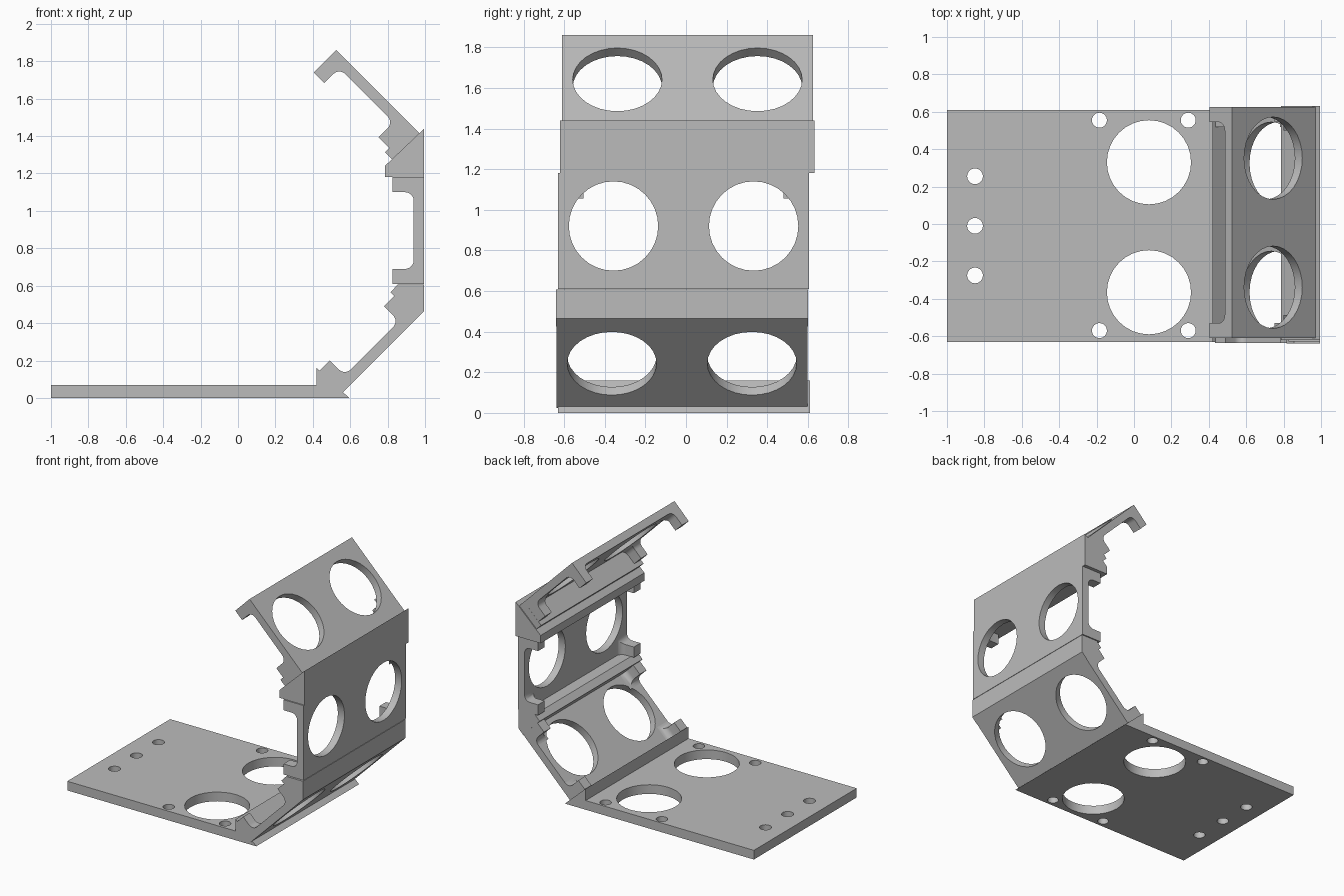
import bpy, bmesh, math
from mathutils import Matrix, Vector

if "Cube" in bpy.data.objects:
    bpy.data.objects.remove(bpy.data.objects["Cube"], do_unlink=True)

grey = bpy.data.materials.new("plain grey")
grey.use_nodes = True
grey.diffuse_color = (0.5, 0.5, 0.5, 1)
grey.node_tree.nodes["Principled BSDF"].inputs["Base Color"].default_value = (0.5, 0.5, 0.5, 1)

LENGTH, WIDTH, SKIN, DEPTH, POST = 0.57, 1.235, 0.056, 0.17, 0.08


def finish(name, bm):
    bmesh.ops.recalc_face_normals(bm, faces=bm.faces)
    mesh = bpy.data.meshes.new(name)
    bm.to_mesh(mesh)
    bm.free()
    mesh.materials.append(grey)
    obj = bpy.data.objects.new(name, mesh)
    bpy.context.collection.objects.link(obj)
    return obj


def extrude_profile(name, points, y0, y1):
    """Extrude an x/z outline along y."""
    bm = bmesh.new()
    face = bm.faces.new([bm.verts.new((x, y0, z)) for x, z in points])
    moved = bmesh.ops.extrude_face_region(bm, geom=[face])["geom"]
    verts = [v for v in moved if isinstance(v, bmesh.types.BMVert)]
    bmesh.ops.translate(bm, verts=verts, vec=(0, y1 - y0, 0))
    return finish(name, bm)


def drill(obj, holes):
    """Cut round holes (x, y, radius) straight through."""
    bm = bmesh.new()
    for x, y, r in holes:
        bmesh.ops.create_cone(bm, cap_ends=True, segments=32, radius1=r, radius2=r,
                              depth=1, matrix=Matrix.Translation((x, y, 0)))
    cutter = finish("hole_cutter", bm)
    cutter.hide_render = True
    mod = obj.modifiers.new("holes", "BOOLEAN")
    mod.operation, mod.solver, mod.object = "DIFFERENCE", "EXACT", cutter
    bpy.context.view_layer.objects.active = obj
    bpy.ops.object.modifier_apply(modifier=mod.name)
    bpy.data.objects.remove(cutter, do_unlink=True)


def smooth(obj):
    bpy.ops.object.select_all(action="DESELECT")
    obj.select_set(True)
    bpy.context.view_layer.objects.active = obj
    bpy.ops.object.shade_smooth_by_angle(angle=math.radians(35))


def add_post(bm, cx, cy, sx, sy):
    """Square corner post flaring into the skin with a concave fillet."""
    flare = 0.045
    levels = [(DEPTH, POST)]
    for i in range(7):
        a = math.pi / 2 * i / 6
        levels.append((SKIN + flare * (1 - math.sin(a)), POST + flare * (1 - math.cos(a))))
    rings = [[bm.verts.new((cx + sx * s * i, cy + sy * s * j, d))
              for i, j in ((0, 0), (1, 0), (1, 1), (0, 1))] for d, s in levels]
    bm.faces.new(rings[0])
    bm.faces.new(rings[-1])
    for a, b in zip(rings, rings[1:]):
        for k in range(4):
            n = (k + 1) % 4
            bm.faces.new((a[k], a[n], b[n], b[k]))


def panel(name, origin, angle, yc, hole_u):
    """Thin panel with two large holes and four inner corner posts."""
    half = WIDTH / 2
    obj = extrude_profile(name, [(0, 0), (LENGTH, 0), (LENGTH, SKIN), (0, SKIN)], -half, half)
    drill(obj, [(hole_u, s * 0.345, 0.22) for s in (-1, 1)])
    bm = bmesh.new()
    bm.from_mesh(obj.data)
    for cx, sx in ((0, 1), (LENGTH, -1)):
        for sy in (-1, 1):
            add_post(bm, cx, sy * half, sx, -sy)
    bmesh.ops.recalc_face_normals(bm, faces=bm.faces)
    bm.to_mesh(obj.data)
    bm.free()
    place = Matrix.Translation(Vector((origin[0], yc, origin[1])))
    obj.data.transform(place @ Matrix.Rotation(-math.radians(angle), 4, "Y"))
    smooth(obj)


# Base plate with two large holes and mounting holes
base = extrude_profile("base_plate", [(-1, 0), (0.42, 0), (0.42, 0.07), (-1, 0.07)], -0.63, 0.61)
small = [(-0.85, y, 0.042) for y in (-0.275, -0.01, 0.255)]
small += [(x, y, 0.04) for x in (-0.185, 0.29) for y in (-0.57, 0.555)]
drill(base, small + [(0.08, 0.33, 0.225), (0.08, -0.365, 0.225)])
smooth(base)

# Hinge wedges joining the panels
extrude_profile("base_wedge", [(0.42, 0), (0.595, 0), (0.42, 0.16)], -0.63, 0.61)
extrude_profile("lower_wedge", [(0.955, 0.425), (0.815, 0.565), (0.855, 0.607),
                                (0.995, 0.607), (0.995, 0.465)], -0.64, 0.6)
extrude_profile("middle_wedge", [(0.995, 1.18), (0.785, 1.18), (0.785, 1.24),
                                 (0.995, 1.44)], -0.62, 0.632)
extrude_profile("upper_wedge", [(0.928, 1.457), (0.785, 1.314), (0.825, 1.275),
                                (0.97, 1.415)], -0.61, 0.625)

# Three perforated panels
panel("lower_panel", (0.554, 0.024), 45, -0.02, 0.31)
panel("middle_panel", (0.995, 0.61), 90, -0.012, 0.31)
panel("upper_panel", (0.928, 1.457), 135, 0.007, 0.26)
